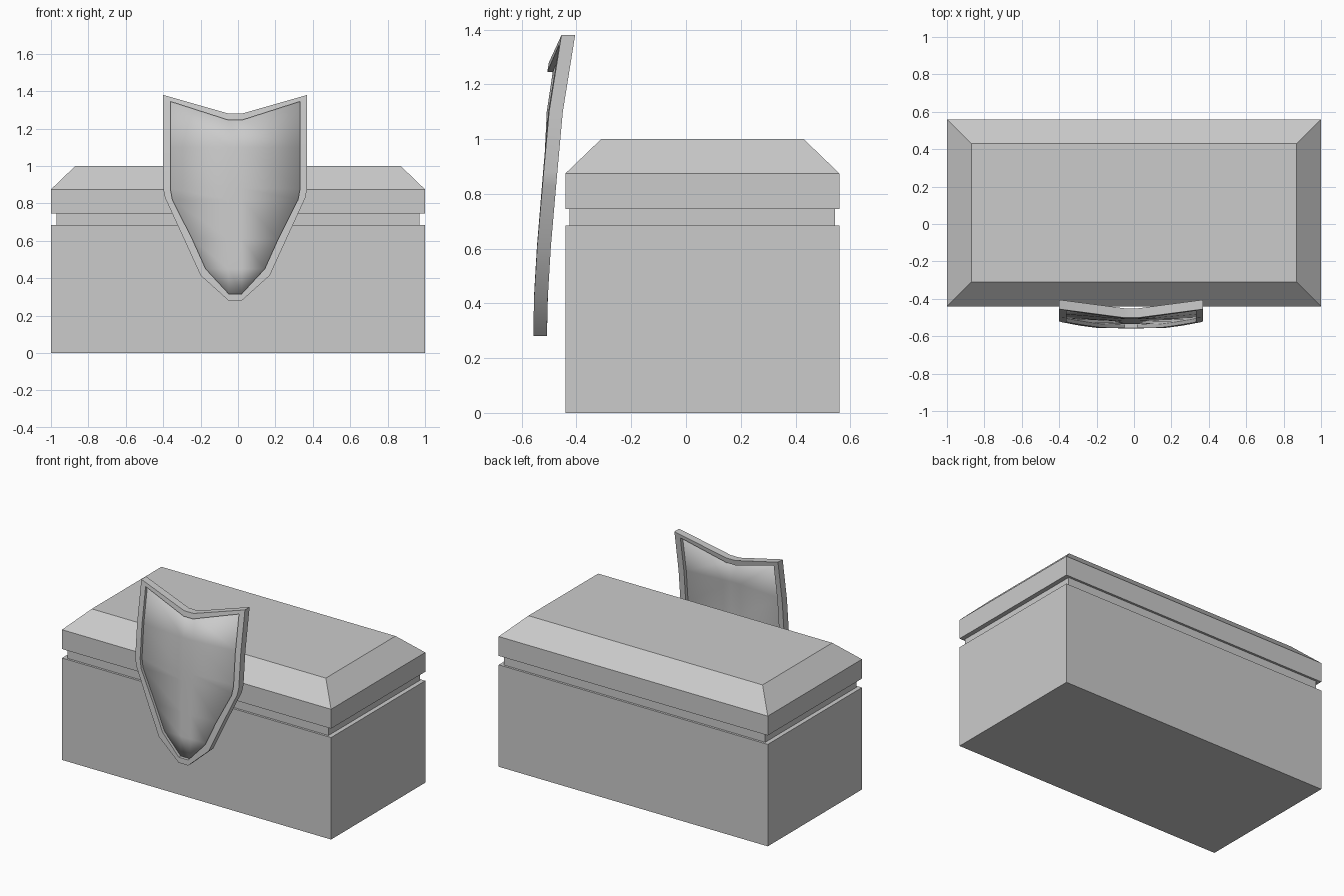
import bpy, math

if "Cube" in bpy.data.objects:
    bpy.data.objects.remove(bpy.data.objects["Cube"])


def make(name, verts, faces, smooth=False):
    mesh = bpy.data.meshes.new(name)
    mesh.from_pydata(verts, [], faces)
    ob = bpy.data.objects.new(name, mesh)
    bpy.context.collection.objects.link(ob)
    bpy.context.view_layer.objects.active = ob
    ob.select_set(True)
    bpy.ops.object.mode_set(mode='EDIT')
    bpy.ops.mesh.select_all(action='SELECT')
    bpy.ops.mesh.normals_make_consistent(inside=False)
    bpy.ops.object.mode_set(mode='OBJECT')
    if smooth:
        bpy.ops.object.shade_smooth_by_angle(angle=math.radians(30))
    ob.select_set(False)
    return ob


# Chest: rectangular loops (half width, half depth, height) stacked upward
loops = [(1, .5, 0), (1, .5, .685), (.97, .485, .685), (.97, .485, .745),
         (1, .5, .745), (1, .5, .875), (.87, .37, 1)]
verts, faces = [], []
for hx, hy, z in loops:
    verts += [(sx * hx, .06 + sy * hy, z)
              for sx, sy in ((-1, -1), (1, -1), (1, 1), (-1, 1))]
for k in range(len(loops) - 1):
    for i in range(4):
        a, b = 4 * k + i, 4 * k + (i + 1) % 4
        faces.append((a, b, b + 4, a + 4))
n = len(verts)
faces += [(3, 2, 1, 0), (n - 4, n - 3, n - 2, n - 1)]
make("chest_body_and_lid", verts, faces)

# Shield: right half outlines (x from shield middle, z), top to bottom
CX, THICK = -.015, .05
OUTER = [(.035, 1.28), (.385, 1.38), (.385, 1.1), (.385, .88),
         (.375, .83), (.274, .61), (.185, .415), (.035, .28)]
INNER = [(.035, 1.245), (.347, 1.345), (.347, 1.1), (.347, .88),
         (.336, .82), (.23, .61), (.158, .45), (.035, .317)]
LEAN = [(.28, -.558), (.43, -.555), (.88, -.52), (1.1, -.50), (1.38, -.455)]


def front_y(x, z):
    """Front surface of the shield: leaning back, bulging in the middle."""
    zc = min(max(z, .28), 1.38)
    for (z0, y0), (z1, y1) in zip(LEAN, LEAN[1:]):
        if zc <= z1:
            y = y0 + (y1 - y0) * (zc - z0) / (z1 - z0)
            break
    bulge = .03 * min(max((z - .43) / .7, 0), 1)
    edge = min(max((abs(x) - .035) / .35, 0), 1)
    return y - bulge * (1 - edge)


def point(x, z, depth):
    return (x + CX, front_y(x, z) + depth, z)


def full(half):
    return half + [(-x, z) for x, z in reversed(half)]


# Rim: a rectangular section swept round the outline
rim = []
for (xo, zo), (xi, zi) in zip(full(OUTER), full(INNER)):
    rim += [point(xo, zo, 0), point(xi, zi, 0),
            point(xi, zi, THICK), point(xo, zo, THICK)]
count = len(rim) // 4
faces = []
for k in range(count):
    p, q = 4 * k, 4 * ((k + 1) % count)
    for i in range(4):
        j = (i + 1) % 4
        faces.append((p + i, p + j, q + j, q + i))
make("shield_rim", rim, faces, True)

# Panel: rows of four points between the rim sides, recessed front and back
panel, faces = [], []
for x, z in INNER[1:-1]:
    zc = 1.245 if z > 1.3 else z
    panel += [point(-x, z, .023), point(-.035, zc, .023),
              point(.035, zc, .023), point(x, z, .023)]
rows = len(panel) // 4
for r in range(rows - 1):
    for i in range(3):
        a = 4 * r + i
        faces.append((a, a + 1, a + 5, a + 4))
# Bottom tip of the panel
n = len(panel)
panel += [point(-.035, .317, .023), point(.035, .317, .023)]
faces += [(n - 4, n - 3, n), (n - 3, n - 2, n + 1, n), (n - 2, n - 1, n + 1)]
ob = make("shield_panel", panel, faces, True)
solid = ob.modifiers.new("thickness", 'SOLIDIFY')
solid.thickness = .006
solid.offset = 0
